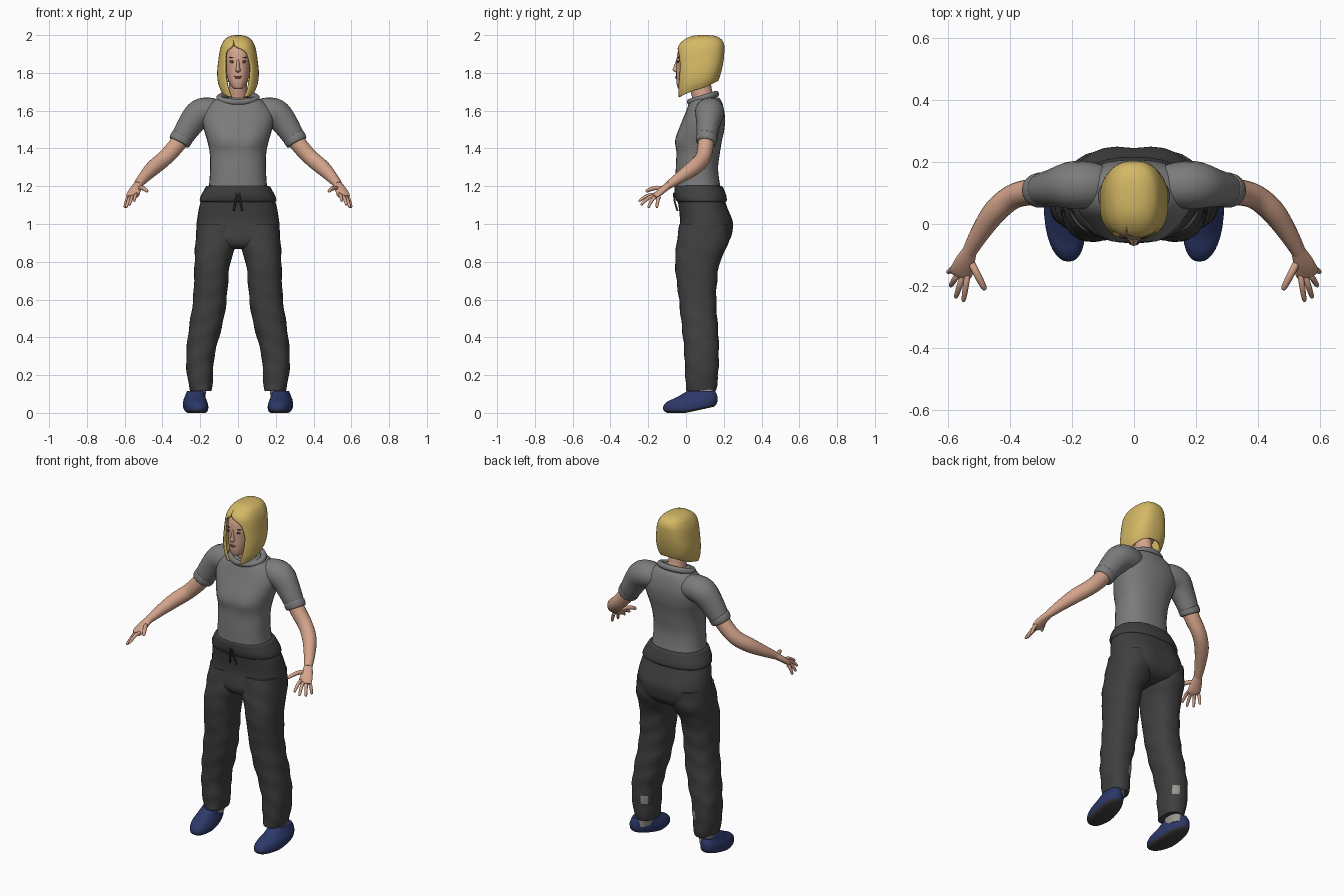
import bpy
import bmesh
from math import sin, cos, pi, exp, radians, copysign
from mathutils import Vector

default_cube = bpy.data.objects.get("Cube")
if default_cube:
    bpy.data.objects.remove(default_cube, do_unlink=True)


def material(name, red, green, blue):
    mat = bpy.data.materials.new(name)
    mat.use_nodes = True
    mat.diffuse_color = (red, green, blue, 1)
    shader = next(node for node in mat.node_tree.nodes if node.type == "BSDF_PRINCIPLED")
    shader.inputs["Base Color"].default_value = (red, green, blue, 1)
    shader.inputs["Roughness"].default_value = 0.8
    return mat


skin = material("skin", 0.66, 0.37, 0.26)
blonde = material("blonde_hair", 0.66, 0.48, 0.13)
shirt_grey = material("shirt_grey", 0.2, 0.2, 0.2)
charcoal = material("trouser_charcoal", 0.05, 0.05, 0.05)
navy = material("shoe_navy", 0.025, 0.04, 0.14)
sole_grey = material("sole_grey", 0.045, 0.045, 0.045)
pale_grey = material("pale_grey", 0.32, 0.31, 0.28)
lip_colour = material("lip_rose", 0.4, 0.16, 0.13)
eye_white = material("eye_white", 0.6, 0.55, 0.5)
dark_brown = material("dark_brown", 0.05, 0.03, 0.02)


def make_object(name, verts, faces, mat, mirror=False):
    mesh = bpy.data.meshes.new(name)
    mesh.from_pydata([tuple(v) for v in verts], [], faces)
    bm = bmesh.new()
    bm.from_mesh(mesh)
    bmesh.ops.remove_doubles(bm, verts=bm.verts[:], dist=0.0003)
    bmesh.ops.recalc_face_normals(bm, faces=bm.faces[:])
    bm.to_mesh(mesh)
    bm.free()
    mesh.materials.append(mat)
    mesh.shade_smooth()
    mesh.set_sharp_from_angle(angle=radians(55))
    obj = bpy.data.objects.new(name, mesh)
    bpy.context.scene.collection.objects.link(obj)
    if mirror:
        mod = obj.modifiers.new("mirror", "MIRROR")
        mod.use_mirror_merge = False
    return obj


def smooth_path(stations, steps=4):
    """Catmull-Rom interpolation between tuples of numbers."""
    out = []
    last = len(stations) - 1
    for i in range(last):
        a, b = stations[max(i - 1, 0)], stations[i]
        c, d = stations[i + 1], stations[min(i + 2, last)]
        for k in range(steps):
            t = k / steps
            out.append(tuple(
                q + t / 2 * (r - p + t * (2 * p - 5 * q + 4 * r - s + t * (3 * (q - r) + s - p)))
                for p, q, r, s in zip(a, b, c, d)))
    out.append(tuple(stations[last]))
    return out


def power(value, exponent):
    return copysign(abs(value) ** exponent, value)


def skin_rings(name, rings, mat, mirror, warp=None):
    """Bridge equal rings of points and cap both ends."""
    n = len(rings[0])
    verts = [p for ring in rings for p in ring]
    if warp:
        verts = [warp(*p) for p in verts]
    faces = [(i * n + j, i * n + (j + 1) % n, (i + 1) * n + (j + 1) % n, (i + 1) * n + j)
             for i in range(len(rings) - 1) for j in range(n)]
    faces.append(tuple(range(n)))
    faces.append(tuple(range(len(verts) - n, len(verts))))
    return make_object(name, verts, faces, mat, mirror)


def stack(name, stations, mat, mirror=False, square=0.85, warp=None, n=32):
    """Level slices: (z, half width, front, back) or (z, inner, outer, front, back)."""
    full = [(s[0], -s[1], *s[1:]) if len(s) == 4 else s for s in stations]
    rings = []
    for z, x0, x1, y0, y1 in smooth_path(full):
        rings.append([((x0 + x1) / 2 + (x1 - x0) / 2 * power(sin(2 * pi * j / n), square),
                       (y0 + y1) / 2 - (y1 - y0) / 2 * power(cos(2 * pi * j / n), square), z)
                      for j in range(n)])
    return skin_rings(name, rings, mat, mirror, warp)


def tube(name, stations, mat, mirror=True, n=20):
    """Swept ellipse: (x, y, z, level radius, upright radius)."""
    path = smooth_path(stations)
    points = [Vector(s[:3]) for s in path]
    rings = []
    for i, s in enumerate(path):
        tangent = points[min(i + 1, len(path) - 1)] - points[max(i - 1, 0)]
        side = tangent.cross(Vector((0, 0, 1))).normalized()
        up = side.cross(tangent).normalized()
        rings.append([points[i] + side * s[3] * cos(2 * pi * j / n) + up * s[4] * sin(2 * pi * j / n)
                      for j in range(n)])
    return skin_rings(name, rings, mat, mirror)


def bump(x, z, cx, cz, size):
    return exp(-((abs(x) - cx) ** 2 + (z - cz) ** 2) / size ** 2)


# Shirt body, sleeves, cuffs and collar
stack("shirt_body", [
    (1.17, .16, -.056, .19), (1.22, .152, -.056, .178), (1.3, .148, -.054, .17),
    (1.38, .15, -.05, .18), (1.44, .163, -.05, .19), (1.5, .18, -.038, .203),
    (1.56, .19, -.015, .207), (1.61, .175, .005, .2), (1.645, .14, .018, .19),
    (1.665, .11, .03, .178), (1.67, .08, .045, .165)], shirt_grey,
    warp=lambda x, y, z: (x, y - .014 * bump(x, z, .075, 1.44, .055) * (y < .03), z))
tube("sleeves", [
    (.1, .125, 1.59, .065, .06), (.14, .125, 1.595, .075, .073), (.2, .125, 1.585, .077, .077),
    (.25, .118, 1.53, .064, .069), (.31, .108, 1.435, .051, .055)], shirt_grey)
tube("sleeve_cuffs", [
    (.294, .111, 1.462, .054, .058), (.298, .11, 1.456, .057, .061),
    (.31, .108, 1.437, .055, .059), (.314, .107, 1.43, .049, .053)], shirt_grey)
bpy.ops.mesh.primitive_torus_add(
    major_segments=40, minor_segments=12, major_radius=.088, minor_radius=.017,
    location=(0, .09, 1.667), rotation=(.3, 0, 0))
collar = bpy.context.object
collar.name = "collar"
collar.scale = (1.1, .84, 1)
collar.data.materials.append(shirt_grey)
collar.data.shade_smooth()

# Trousers: seat, waistband, drawstrings and legs
stack("trouser_seat", [
    (.868, .08, .0, .15), (.885, .16, -.03, .2), (.92, .215, -.043, .232),
    (.97, .221, -.038, .24), (1.02, .217, -.032, .238), (1.1, .203, -.04, .213),
    (1.17, .175, -.055, .195), (1.19, .165, -.052, .185)], charcoal,
    warp=lambda x, y, z: (x, y + .013 * bump(x, z, .09, 1.0, .08) * (y > .1), z))
stack("waistband", [
    (1.115, .194, -.04, .208), (1.125, .203, -.052, .216), (1.15, .196, -.06, .213),
    (1.18, .18, -.062, .202), (1.198, .169, -.06, .194), (1.203, .155, -.05, .182)], charcoal)
tube("drawstrings", [
    (.006, -.064, 1.165, .005, .005), (.012, -.06, 1.12, .005, .005),
    (.022, -.045, 1.07, .005, .005)], charcoal, n=8)
legs = stack("trouser_legs", [
    (.115, .14, .25, .004, .157), (.13, .137, .256, .0, .162), (.2, .132, .27, -.004, .17),
    (.3, .125, .274, -.008, .174), (.4, .1, .266, -.016, .172), (.5, .075, .252, -.027, .165),
    (.6, .06, .238, -.037, .16), (.7, .052, .233, -.05, .165), (.8, .04, .23, -.058, .18),
    (.9, .006, .226, -.05, .225), (1.0, .0, .215, -.034, .232)], charcoal, True,
    warp=lambda x, y, z: (x + .002 * sin(50 * z + 30 * y), y + .002 * sin(60 * z + 25 * x), z))
legs.data.materials.append(pale_grey)
for face in legs.data.polygons:
    if .22 < face.center.z < .275 and face.normal.dot(Vector((-.55, .83, 0))) > .93:
        face.material_index = 1

# Socks and shoes with dark soles
stack("socks", [(.07, .175, .262, .03, .15), (.14, .165, .25, .03, .15)], pale_grey, True)
shoes = stack("shoes", [
    (.0, .172, .268, -.1, .148), (.012, .16, .284, -.118, .16), (.035, .157, .287, -.12, .166),
    (.06, .162, .284, -.098, .167), (.08, .168, .276, -.055, .165), (.1, .172, .268, -.02, .16),
    (.115, .178, .262, .005, .154)], navy, True, .9,
    lambda x, y, z: (x + .09 * y, y, z + max(0, y) * .22 * (1 - z / .115)))
shoes.data.materials.append(sole_grey)
for face in shoes.data.polygons:
    if face.normal.z < -.6:
        face.material_index = 1

# Arms, palms and fingers
tube("arms", [
    (.27, .112, 1.49, .044, .046), (.335, .103, 1.405, .042, .044), (.392, .087, 1.345, .04, .042),
    (.448, .04, 1.298, .039, .041), (.497, -.03, 1.248, .031, .031),
    (.532, -.092, 1.206, .023, .021)], skin)
tube("palms", [
    (.527, -.082, 1.213, .022, .019), (.545, -.122, 1.182, .032, .018),
    (.557, -.155, 1.154, .037, .015), (.562, -.168, 1.144, .03, .01)], skin)
fingers = {
    "index_fingers": ((.535, -.155, 1.157), (.55, -.25, 1.12)),
    "middle_fingers": ((.55, -.162, 1.15), (.575, -.238, 1.1)),
    "ring_fingers": ((.565, -.158, 1.145), (.592, -.2, 1.086)),
    "little_fingers": ((.577, -.142, 1.143), (.6, -.155, 1.086)),
    "thumbs": ((.53, -.115, 1.185), (.48, -.212, 1.172)),
}
for name, (root, tip) in fingers.items():
    root, tip = Vector(root), Vector(tip)
    thick = .012 if name == "thumbs" else .0095
    stations = []
    for t, size in ((0, 1), (.4, 1), (.75, .9), (.95, .7), (1, .3)):
        p = root.lerp(tip, t) + Vector((0, 0, .012 * sin(pi * t)))
        stations.append((*p, thick * size, thick * size))
    tube(name, stations, skin, n=10)

# Neck, head and nose
stack("neck", [
    (1.6, .056, .04, .155), (1.66, .052, .034, .15), (1.72, .047, .022, .135),
    (1.79, .046, .02, .13)], skin, square=1)
stack("head", [
    (1.714, .014, -.032, .0), (1.72, .028, -.043, .03), (1.745, .045, -.05, .08),
    (1.78, .058, -.052, .13), (1.82, .066, -.051, .162), (1.87, .071, -.05, .172),
    (1.92, .068, -.04, .17), (1.955, .05, -.01, .15), (1.97, .02, .04, .1)], skin)
stack("nose", [
    (1.803, .007, -.055, -.03), (1.808, .013, -.064, -.03), (1.817, .013, -.071, -.03),
    (1.83, .009, -.066, -.03), (1.872, .007, -.051, -.03)], skin, square=1, n=16)


# Painted face features as shallow domes
def dome(name, mat, location, scale, tilt=0):
    bpy.ops.mesh.primitive_uv_sphere_add(segments=16, ring_count=10, radius=1, location=location,
                                         rotation=(0, tilt, 0))
    obj = bpy.context.object
    obj.name = name
    obj.scale = scale
    obj.data.materials.append(mat)
    obj.data.shade_smooth()


for label, side in (("right", -1), ("left", 1)):
    dome(label + "_lash", dark_brown, (side * .029, -.0415, 1.86), (.017, .006, .006))
    dome(label + "_eye", eye_white, (side * .029, -.0425, 1.857), (.013, .006, .005))
    dome(label + "_iris", dark_brown, (side * .029, -.043, 1.857), (.005, .007, .005))
    dome(label + "_brow", dark_brown, (side * .031, -.04, 1.88), (.018, .006, .0025), side * -.1)
dome("upper_lip", lip_colour, (0, -.05, 1.781), (.021, .007, .004))
dome("lower_lip", lip_colour, (0, -.05, 1.775), (.017, .008, .005))

# Bobbed hair: (fall, half width, front, back, face opening)
hair_rows = smooth_path([
    (.0, .003, .085, .091, 0), (.015, .036, .035, .145, 0), (.07, .064, -.005, .178, 0),
    (.16, .08, -.034, .194, .008), (.28, .091, -.042, .198, .055), (.5, .1, -.045, .195, .068),
    (.7, .105, -.045, .187, .064), (.88, .1, -.043, .176, .05), (1, .086, -.038, .166, .034)])
columns, verts = 48, []
for fall, half, front, back, opening in hair_rows:
    gap = (max(opening, 0) / half) ** (1 / .8)
    gap = gap if gap < .05 else min(gap, .95)
    parting = -.3 * max(0, 1 - 2 * fall)
    for j in range(columns + 1):
        angle = parting + gap + (2 * pi - 2 * gap) * j / columns
        bottom = 1.715 - .045 * cos(angle)
        verts.append((half * power(sin(angle), .8),
                      (front + back) / 2 - (back - front) / 2 * power(cos(angle), .8),
                      1.995 - fall * (1.995 - bottom)))
width = columns + 1
faces = [(i * width + j, i * width + j + 1, (i + 1) * width + j + 1, (i + 1) * width + j)
         for i in range(len(hair_rows) - 1) for j in range(columns)]
faces.append(tuple(range(columns)))
hair = make_object("hair", verts, faces, blonde)
thickness = hair.modifiers.new("thickness", "SOLIDIFY")
thickness.thickness = .011
thickness.offset = 0
